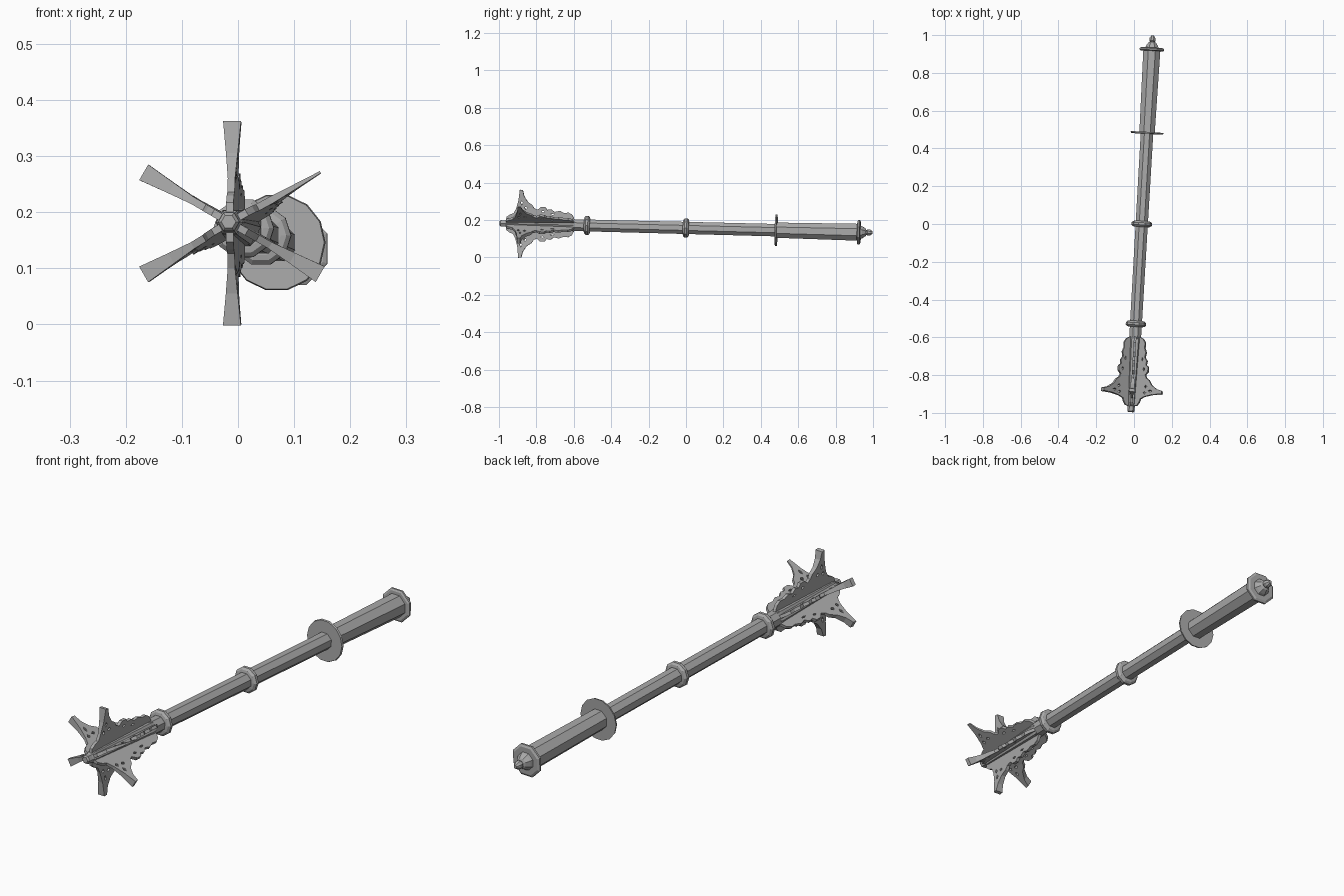
import bpy, bmesh, math
from mathutils import Vector, Matrix

if "Cube" in bpy.data.objects:
    bpy.data.objects.remove(bpy.data.objects["Cube"])

steel = bpy.data.materials.new("steel grey")
steel.diffuse_color = (0.4, 0.4, 0.4, 1)
steel.use_nodes = True
steel.node_tree.nodes["Principled BSDF"].inputs["Base Color"].default_value = steel.diffuse_color

# The weapon is modelled along +Y, then tilted to its resting pose
axis = Vector((0.116, 2.0, -0.05)).normalized()
POSE = Matrix.Translation((0.041, 0, 0.158)) @ Vector((0, 1, 0)).rotation_difference(axis).to_matrix().to_4x4()


def finish(name, bm):
    bmesh.ops.recalc_face_normals(bm, faces=bm.faces)
    bm.transform(POSE)
    mesh = bpy.data.meshes.new(name)
    bm.to_mesh(mesh)
    bm.free()
    mesh.materials.append(steel)
    obj = bpy.data.objects.new(name, mesh)
    bpy.context.collection.objects.link(obj)
    return obj


def lathe(name, profile, sides, turn=0.0):
    """Faceted solid from (position along the axis, radius) pairs."""
    bm = bmesh.new()
    rings = []
    for y, r in profile:
        rings.append([bm.verts.new((r * math.cos(turn + math.tau * i / sides), y,
                                    r * math.sin(turn + math.tau * i / sides)))
                      for i in range(sides)])
    for a, b in zip(rings, rings[1:]):
        for i in range(sides):
            j = (i + 1) % sides
            bm.faces.new((a[i], a[j], b[j], b[i]))
    bm.faces.new(rings[0])
    bm.faces.new(rings[-1])
    return finish(name, bm)


# Shaft, grip and collars
T8 = math.pi / 8
lathe("shaft", [(-0.62, 0.034), (0.49, 0.036)], 8, T8)
lathe("grip", [(0.48, 0.044), (0.93, 0.049)], 8, T8)
lathe("guard_disc", [(0.479, 0.085), (0.487, 0.087)], 14)
for name, y in (("upper_collar", -0.53), ("middle_collar", 0.0)):
    lathe(name, [(y - 0.016, 0.036), (y - 0.014, 0.046), (y - 0.006, 0.054),
                 (y + 0.006, 0.054), (y + 0.014, 0.046), (y + 0.016, 0.036)], 10)

# Pommel with finial
lathe("pommel_flange", [(0.918, 0.062), (0.922, 0.070), (0.930, 0.070), (0.935, 0.060)], 8, T8)
lathe("pommel_finial", [(0.930, 0.040), (0.945, 0.034), (0.962, 0.022), (0.966, 0.013),
                        (0.972, 0.018), (0.986, 0.017), (1.0, 0.007)], 8, T8)

# Head core with nose cap
lathe("head_core", [(-0.975, 0.018), (-0.95, 0.026), (-0.62, 0.036), (-0.60, 0.034)], 6)
lathe("nose_cap", [(-0.998, 0.013), (-0.992, 0.019), (-0.968, 0.019), (-0.96, 0.024)], 6)

# Flange outline as (position along the axis, radius)
OUTLINE = [(-0.965, 0.012), (-0.962, 0.035), (-0.945, 0.048), (-0.925, 0.055), (-0.912, 0.080),
           (-0.900, 0.125), (-0.894, 0.182), (-0.878, 0.180), (-0.870, 0.148), (-0.850, 0.118),
           (-0.825, 0.102), (-0.815, 0.085), (-0.797, 0.077), (-0.780, 0.092), (-0.755, 0.092),
           (-0.745, 0.078), (-0.725, 0.082), (-0.705, 0.068), (-0.680, 0.074), (-0.655, 0.064),
           (-0.630, 0.066), (-0.610, 0.054), (-0.598, 0.030), (-0.600, 0.012)]
# Piercings as (position, radius, half length, half height)
HOLES = [(-0.882, 0.112, 0.006, 0.012), (-0.893, 0.080, 0.007, 0.009),
         (-0.860, 0.085, 0.009, 0.007), (-0.768, 0.068, 0.010, 0.005),
         (-0.715, 0.055, 0.012, 0.004)]


def half_thickness(r, tip):
    """Thin plate that flares into a broad striking edge."""
    t = min(max((r - 0.085) / 0.095, 0), 1)
    return 0.0065 + (tip - 0.0065) * t


def flange(name, angle, tip):
    bm = bmesh.new()
    loops = [OUTLINE] + [[(y - a, r), (y, r - b), (y + a, r), (y, r + b)] for y, r, a, b in HOLES]
    edges = []
    for loop in loops:
        vs = [bm.verts.new((0, y, r)) for y, r in loop]
        edges += [bm.edges.new((vs[i - 1], vs[i])) for i in range(len(vs))]
    bmesh.ops.triangle_fill(bm, edges=edges, use_beauty=True, use_dissolve=False, normal=(1, 0, 0))
    res = bmesh.ops.extrude_face_region(bm, geom=bm.faces[:], use_keep_orig=True)
    far = {g for g in res["geom"] if isinstance(g, bmesh.types.BMVert)}
    for v in bm.verts:
        v.co.x = half_thickness(v.co.z, tip) * (1 if v in far else -1)
    bm.transform(Matrix.Rotation(angle, 4, 'Y'))
    finish(name, bm)


# Six flanges around the head, one honed to a thin edge
for k in range(6):
    flange("flange_%d" % (k + 1), math.radians(60 * k), 0.002 if k == 1 else 0.016)
